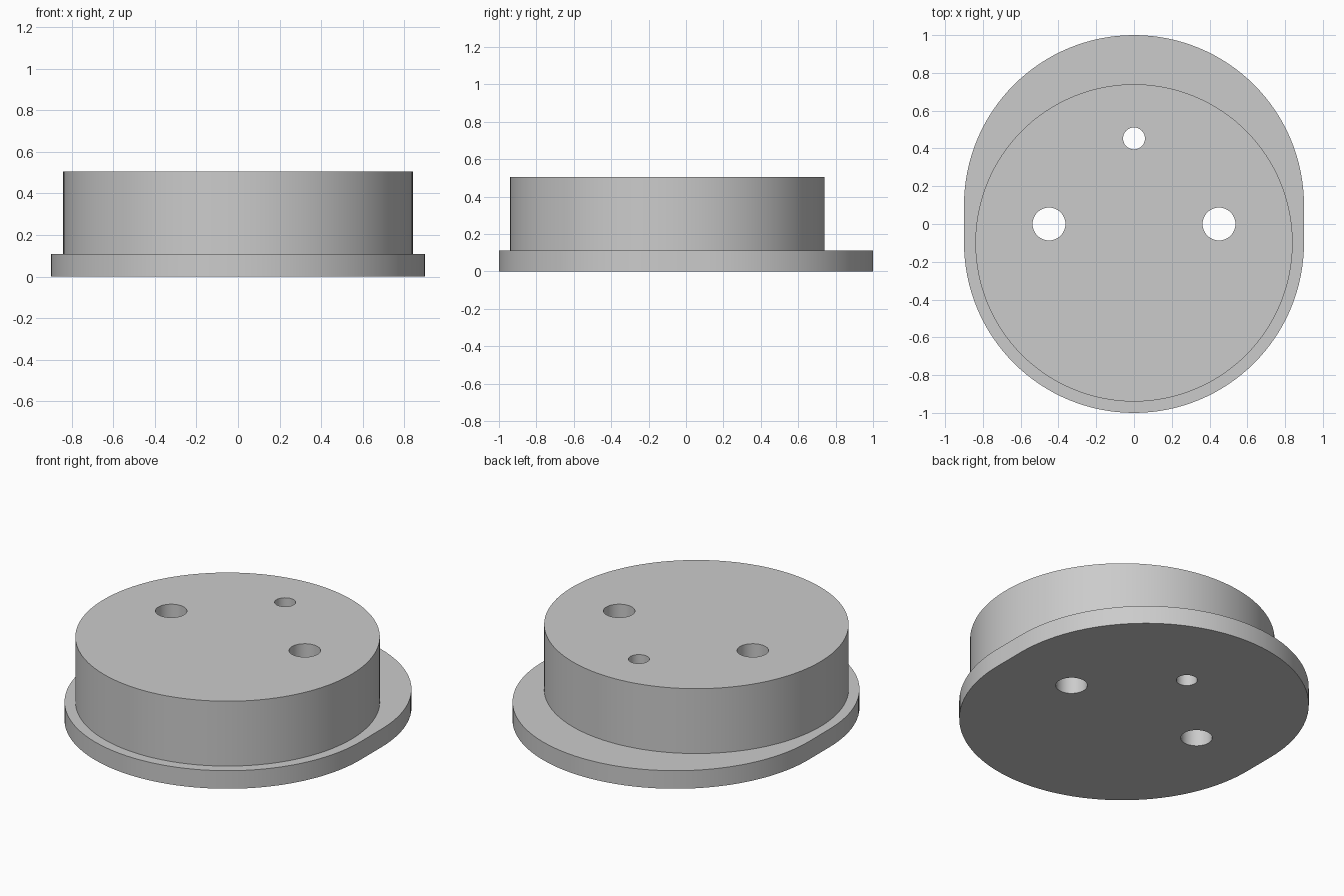
import bpy
import bmesh
import math

cube = bpy.data.objects.get("Cube")
if cube:
    bpy.data.objects.remove(cube, do_unlink=True)

BASE_TOP = 0.11
DRUM_TOP = 0.505
SHIFT = 0.1      # distance of the flange's arc centres from the middle

grey = bpy.data.materials.new("light grey")
grey.use_nodes = True
colour = (0.6, 0.6, 0.6, 1)
grey.diffuse_color = colour
grey.node_tree.nodes["Principled BSDF"].inputs["Base Color"].default_value = colour


def arc(radius, cx, cy, start, sweep, steps):
    return [(cx + radius * math.cos(start + sweep * i / steps),
             cy + radius * math.sin(start + sweep * i / steps))
            for i in range(steps + 1)]


def circle(radius, cx, cy, steps):
    return arc(radius, cx, cy, 0, 2 * math.pi, steps)[:-1]


def extrude(name, outline, z0, z1):
    bm = bmesh.new()
    face = bm.faces.new([bm.verts.new((x, y, z0)) for x, y in outline])
    result = bmesh.ops.extrude_face_region(bm, geom=[face], use_keep_orig=True)
    top = [g for g in result["geom"] if isinstance(g, bmesh.types.BMVert)]
    bmesh.ops.translate(bm, verts=top, vec=(0, 0, z1 - z0))
    bmesh.ops.recalc_face_normals(bm, faces=bm.faces)
    mesh = bpy.data.meshes.new(name)
    bm.to_mesh(mesh)
    bm.free()
    mesh.materials.append(grey)
    obj = bpy.data.objects.new(name, mesh)
    bpy.context.collection.objects.link(obj)
    return obj


def combine(target, other, operation):
    bpy.context.view_layer.objects.active = target
    mod = target.modifiers.new(operation.title(), "BOOLEAN")
    mod.operation = operation
    mod.solver = "EXACT"
    mod.object = other
    bpy.ops.object.modifier_apply(modifier=mod.name)
    bpy.data.objects.remove(other, do_unlink=True)


# Rounded oblong flange with the round drum joined on top
flange = (arc(0.9, 0, SHIFT, 0, math.pi, 64)
          + arc(0.9, 0, -SHIFT, math.pi, math.pi, 64))
body = extrude("flanged_plug", flange, 0, BASE_TOP)
drum = extrude("drum", circle(0.84, 0, -SHIFT, 128), BASE_TOP / 2, DRUM_TOP)
combine(body, drum, "UNION")

# Through holes: a wide pair and a narrow one at the back
for x, y, radius in ((-0.45, 0, 0.087), (0.45, 0, 0.087), (0, 0.453, 0.058)):
    cutter = extrude("hole_cutter", circle(radius, x, y, 48), -0.1, DRUM_TOP + 0.1)
    cutter.hide_render = True
    combine(body, cutter, "DIFFERENCE")

# Smooth walls with crisp rims
bpy.ops.object.select_all(action="DESELECT")
body.select_set(True)
bpy.context.view_layer.objects.active = body
bpy.ops.object.shade_smooth_by_angle(angle=math.radians(30))
